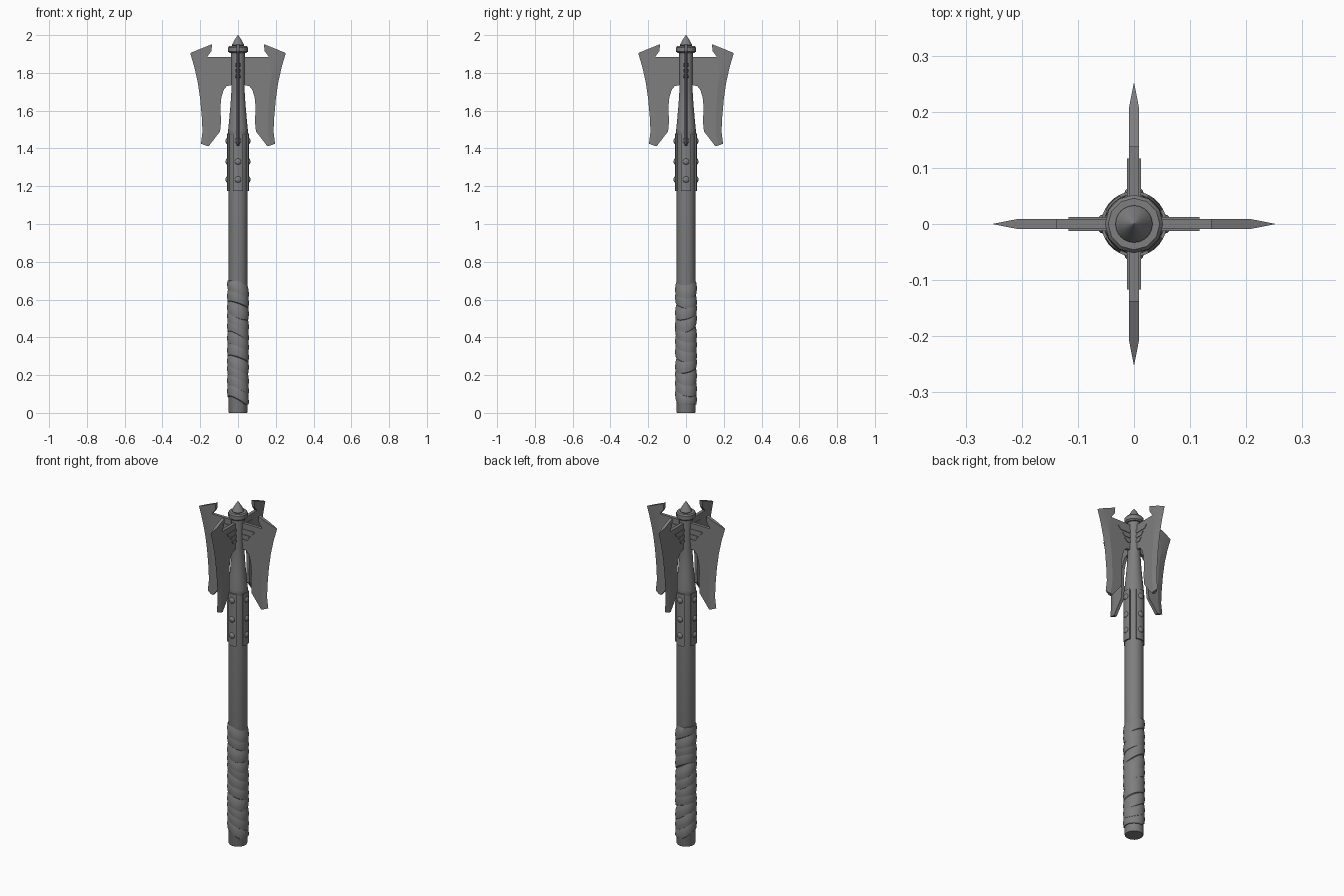
import bpy, bmesh, math, random
from math import sin, cos, pi, tau
from mathutils import Matrix

random.seed(4)
if "Cube" in bpy.data.objects:
    bpy.data.objects.remove(bpy.data.objects["Cube"])

steel = bpy.data.materials.new("grey_steel")
steel.use_nodes = True
GREY = (0.21, 0.21, 0.21, 1)
steel.diffuse_color = GREY
steel.node_tree.nodes["Principled BSDF"].inputs["Base Color"].default_value = GREY


def finish(name, bm, angle=35):
    """Turn a bmesh into a named object, smooth apart from sharp edges."""
    bmesh.ops.recalc_face_normals(bm, faces=bm.faces)
    mesh = bpy.data.meshes.new(name)
    bm.to_mesh(mesh)
    bm.free()
    mesh.materials.append(steel)
    mesh.shade_smooth()
    mesh.set_sharp_from_angle(angle=math.radians(angle))
    ob = bpy.data.objects.new(name, mesh)
    bpy.context.collection.objects.link(ob)
    return ob


def lathe(name, profile, sides=24):
    """Revolve (radius, height) points around z and cap the ends."""
    bm = bmesh.new()
    rings = [[bm.verts.new((r * cos(tau * i / sides), r * sin(tau * i / sides), z))
              for i in range(sides)] for r, z in profile]
    for low, high in zip(rings, rings[1:]):
        for i in range(sides):
            j = (i + 1) % sides
            bm.faces.new((low[i], low[j], high[j], high[i]))
    bm.faces.new(rings[0])
    bm.faces.new(rings[-1])
    return finish(name, bm)


def prism(bm, outline, half):
    """Extrude an (x, z) outline to both sides of y = 0."""
    a, b = ([bm.verts.new((x, s * half, z)) for x, z in outline] for s in (-1, 1))
    bm.faces.new(a)
    bm.faces.new(b)
    for i in range(len(a)):
        j = (i + 1) % len(a)
        bm.faces.new((a[i], a[j], b[j], b[i]))


def four_around(ob):
    """Repeat a part on all four sides of the shaft."""
    name = ob.name
    for k, side in enumerate(("left", "back", "right", "front")):
        part = ob if k == 0 else ob.copy()
        part.name = f"{side}_{name}"
        part.matrix_world = Matrix.Rotation(k * pi / 2, 4, "Z")
        if k:
            bpy.context.collection.objects.link(part)


# Shaft, flared head core, cap and point
lathe("shaft", [(0.048, 0), (0.05, 0.005), (0.05, 1.48)])
lathe("head_core", [(0.05, 1.47), (0.053, 1.48), (0.052, 1.5), (0.046, 1.56), (0.039, 1.64),
                    (0.034, 1.72), (0.036, 1.76), (0.036, 1.92)])
lathe("cap", [(0.044, 1.905), (0.052, 1.912), (0.052, 1.935), (0.046, 1.942)], 12)
lathe("point", [(0.028, 1.94), (0.033, 1.947), (0.018, 1.975), (0.001, 2.0)])

# Grip: overlapping leather bands, each tilted a little differently
SIDES, BANDS = 28, 11
for n in range(BANDS):
    bm = bmesh.new()
    middle = 0.095 + n * 0.057
    tilt_x = -0.022 + random.uniform(-0.012, 0.008)
    tilt_y = random.uniform(-0.02, 0.02)
    rings = []
    for dz, r in ((-0.042, 0.049), (-0.037, 0.055), (-0.012, 0.058), (0.015, 0.056), (0.042, 0.049)):
        ring = []
        for i in range(SIDES):
            t = tau * i / SIDES
            z = middle + dz + tilt_x * cos(t) + tilt_y * sin(t)
            ring.append(bm.verts.new((r * cos(t), r * sin(t), max(0.045, min(0.7, z)))))
        rings.append(ring)
    for low, high in zip(rings, rings[1:]):
        for i in range(SIDES):
            j = (i + 1) % SIDES
            bm.faces.new((low[i], low[j], high[j], high[i]))
    finish(f"grip_band_{n + 1}", bm)

# Collar: four curved straps
bm = bmesh.new()
arc = [math.radians(a) for a in range(-27, 28, 9)]
outline = [(0.058 * cos(a), 0.058 * sin(a)) for a in arc]
outline += [(0.046 * cos(a), 0.046 * sin(a)) for a in reversed(arc)]
base = bm.faces.new([bm.verts.new((x, y, 1.175)) for x, y in outline])
top = bmesh.ops.extrude_face_region(bm, geom=[base])["geom"]
bmesh.ops.translate(bm, vec=(0, 0, 0.305), verts=[v for v in top if isinstance(v, bmesh.types.BMVert)])
four_around(finish("collar_strap", bm))

# Round studs on every strap
bm = bmesh.new()
for z in (1.235, 1.33, 1.44):
    place = Matrix.Translation((0.056, 0, z)) @ Matrix.Diagonal((0.6, 1, 1, 1))
    bmesh.ops.create_uvsphere(bm, u_segments=14, v_segments=8, radius=0.017, matrix=place)
four_around(finish("strap_studs", bm))

# Blade: flat plate whose outer side is ground to an edge
edge = [(0.253, 1.905), (0.231, 1.83), (0.213, 1.75), (0.2, 1.66), (0.192, 1.57), (0.188, 1.49), (0.196, 1.425)]
inset = [0.046, 0.044, 0.042, 0.038, 0.034, 0.03, 0.026]
ground = [(x - d, z) for (x, z), d in zip(edge, inset)]
ground[0] = (0.207, 1.924)
ground[-1] = (0.17, 1.415)
rest = [(0.155, 1.412), (0.095, 1.49), (0.09, 1.54), (0.093, 1.62), (0.088, 1.67), (0.076, 1.71),
        (0.06, 1.73), (0.03, 1.736), (0.03, 1.885), (0.163, 1.885), (0.141, 1.915), (0.137, 1.952)]
bm = bmesh.new()
sharp = [bm.verts.new((x, 0, z)) for x, z in edge]
plates = [[bm.verts.new((x, y, z)) for x, z in ground + rest] for y in (-0.009, 0.009)]
n = len(edge)
for plate in plates:
    bm.faces.new(plate)
    for i in range(n - 1):
        bm.faces.new((sharp[i], sharp[i + 1], plate[i + 1], plate[i]))
a, b = plates
for i in range(n - 1, len(a)):
    j = (i + 1) % len(a)
    bm.faces.new((a[i], a[j], b[j], b[i]))
bm.faces.new((sharp[0], a[0], b[0]))
bm.faces.new((sharp[-1], a[n - 1], b[n - 1]))
four_around(finish("blade", bm, 12))

# Three stacked ribs with slanted ends across the root of each blade
bm = bmesh.new()
for low, high, reach in ((1.832, 1.852, 0.117), (1.802, 1.82, 0.088), (1.773, 1.792, 0.073)):
    prism(bm, [(0.02, low), (reach - 0.016, low), (reach, high), (0.02, high)], 0.0125)
four_around(finish("blade_ribs", bm))
